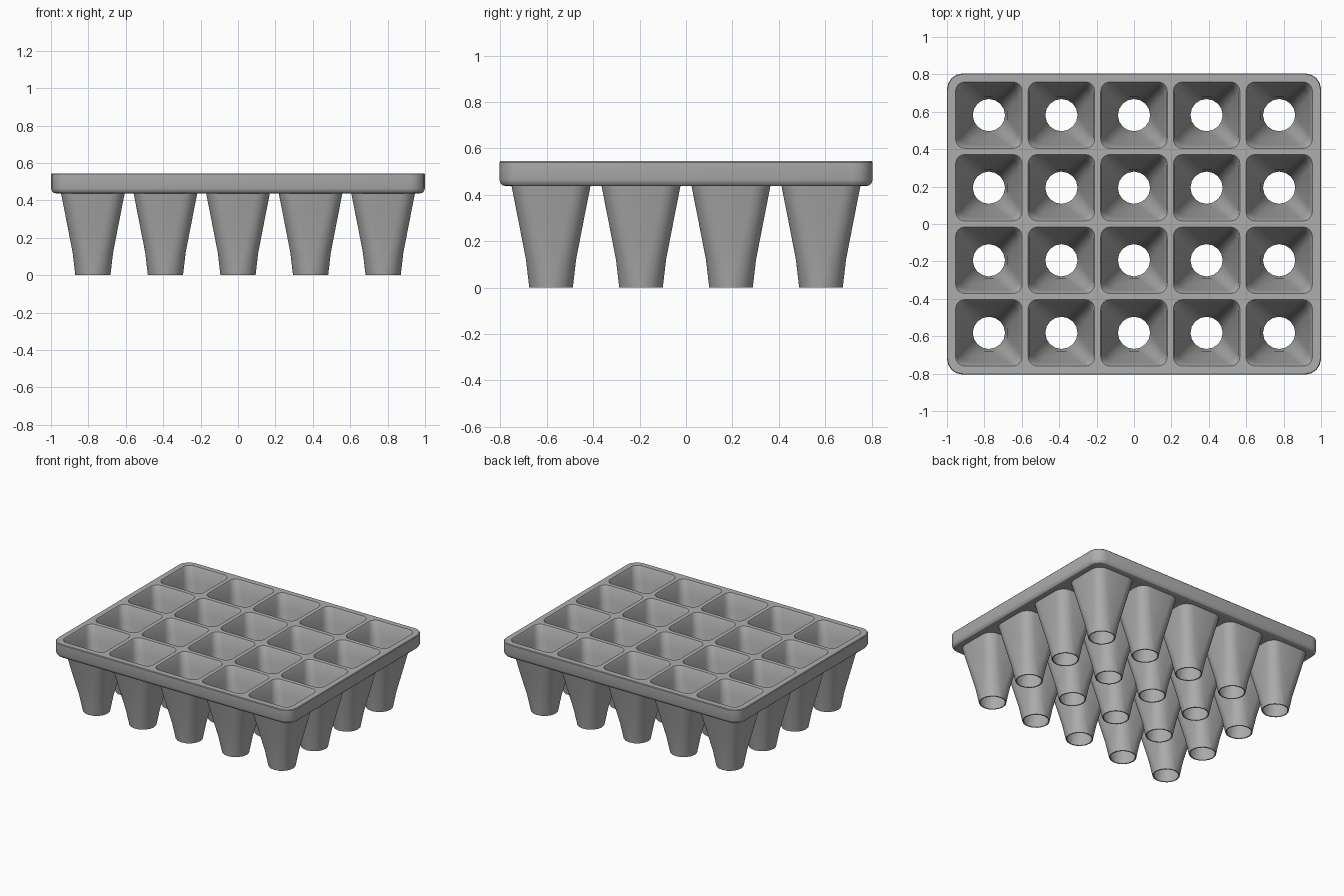
import bpy, bmesh
from math import cos, sin, pi, radians

cube = bpy.data.objects.get("Cube")
if cube:
    bpy.data.objects.remove(cube)

COLS, ROWS, PITCH = 5, 4, 0.388
TOP, UNDER = 0.545, 0.437
STEPS = 4  # segments per rounded corner

# Cell sections: height, half width, corner radius
INNER = [(TOP, 0.178, 0.05), (0.535, 0.172, 0.05), (UNDER, 0.158, 0.06),
         (0.3, 0.132, 0.065), (0.12, 0.098, 0.07), (0, 0.086, 0.086)]
OUTER = [(UNDER, 0.17, 0.075), (0.3, 0.143, 0.075),
         (0.12, 0.108, 0.08), (0, 0.094, 0.094)]
# Rim sections: height, inset from the edge
RIM = [(TOP, 0.004), (0.54, 0), (0.465, 0), (0.45, 0.005),
       (0.441, 0.014), (UNDER, 0.03)]


def ring(bm, cx, cy, z, hx, hy, r):
    """Closed rounded rectangle of vertices."""
    verts = []
    for k, (sx, sy) in enumerate(((1, 1), (-1, 1), (-1, -1), (1, -1))):
        for i in range(STEPS + 1):
            a = (k + i / STEPS * 0.98 + 0.01) * pi / 2
            verts.append(bm.verts.new((cx + sx * (hx - r) + r * cos(a),
                                       cy + sy * (hy - r) + r * sin(a), z)))
    return verts


def bridge(bm, a, b):
    for i in range(len(a)):
        j = (i + 1) % len(a)
        bm.faces.new((a[i], a[j], b[j], b[i]))


def loft(bm, rings):
    for a, b in zip(rings, rings[1:]):
        bridge(bm, a, b)
    return rings


def fill(bm, loops):
    """Flat sheet bounded by the first loop, with the others as holes."""
    edges = [bm.edges.get((l[i - 1], l[i])) for l in loops for i in range(len(l))]
    bmesh.ops.triangle_fill(bm, edges=edges, use_beauty=True)


bm = bmesh.new()

# Rim of the tray
rim = loft(bm, [ring(bm, 0, 0, z, 1 - d, 0.805 - d, 0.085 - d) for z, d in RIM])
top_loops, under_loops = [rim[0]], [rim[-1]]

# Tapered cells, open at the bottom
for c in range(COLS):
    for r in range(ROWS):
        x, y = (c - (COLS - 1) / 2) * PITCH, (r - (ROWS - 1) / 2) * PITCH
        inner = loft(bm, [ring(bm, x, y, z, h, h, q) for z, h, q in INNER])
        outer = loft(bm, [ring(bm, x, y, z, h, h, q) for z, h, q in OUTER])
        bridge(bm, inner[-1], outer[-1])
        top_loops.append(inner[0])
        under_loops.append(outer[0])

# Top and underside sheets
fill(bm, top_loops)
fill(bm, under_loops)
bmesh.ops.recalc_face_normals(bm, faces=bm.faces)

mesh = bpy.data.meshes.new("seed_tray")
bm.to_mesh(mesh)
bm.free()
tray = bpy.data.objects.new("seed_tray", mesh)
bpy.context.collection.objects.link(tray)

# Grey plastic
grey = bpy.data.materials.new("grey_plastic")
grey.use_nodes = True
colour = (0.42, 0.42, 0.42, 1)
grey.diffuse_color = colour
grey.node_tree.nodes["Principled BSDF"].inputs["Base Color"].default_value = colour
mesh.materials.append(grey)

bpy.ops.object.select_all(action="DESELECT")
tray.select_set(True)
bpy.context.view_layer.objects.active = tray
bpy.ops.object.shade_smooth_by_angle(angle=radians(30))
